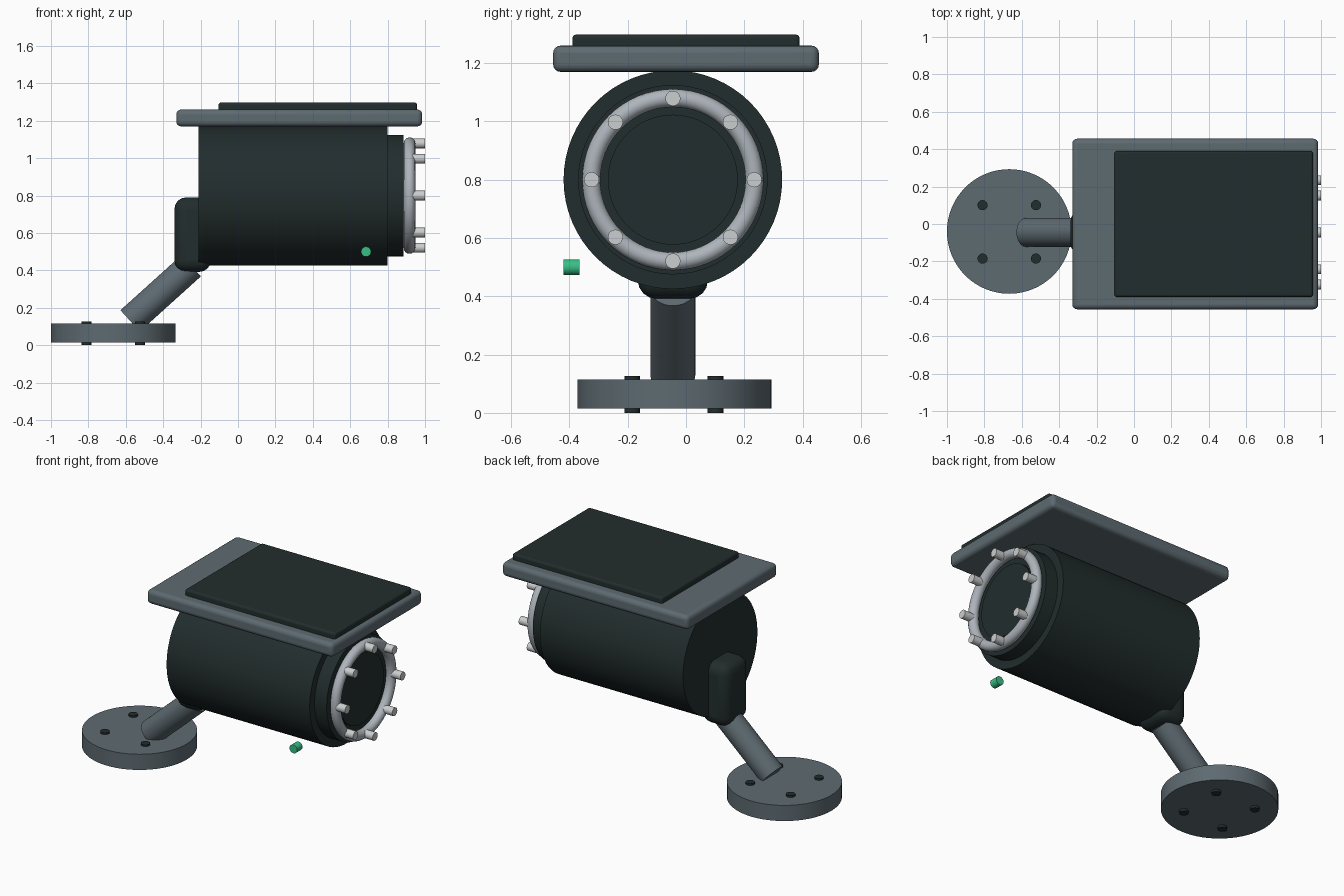
import bpy, math
from mathutils import Vector

cube = bpy.data.objects.get("Cube")
if cube:
    bpy.data.objects.remove(cube, do_unlink=True)


def material(name, rgb):
    m = bpy.data.materials.new(name)
    m.use_nodes = True
    col = (*rgb, 1.0)
    m.diffuse_color = col
    m.node_tree.nodes["Principled BSDF"].inputs["Base Color"].default_value = col
    return m


DARK = material("dark_housing", (0.016, 0.026, 0.026))
GREY = material("slate_grey", (0.11, 0.145, 0.165))
SILVER = material("silver_ring", (0.42, 0.46, 0.50))
WHITE = material("lamp_white", (0.60, 0.62, 0.62))
GREEN = material("green_indicator", (0.04, 0.52, 0.24))

CY, CZ = -0.045, 0.80  # axis of the camera body


def finish(name, mat, bevel=0.0, segments=4):
    ob = bpy.context.object
    ob.name = ob.data.name = name
    ob.data.materials.append(mat)
    if bevel:
        mod = ob.modifiers.new("rounded_edges", "BEVEL")
        mod.width, mod.segments = bevel, segments
        mod.limit_method = "ANGLE"
    bpy.ops.object.shade_smooth_by_angle(angle=math.radians(35))
    return ob


def rod(name, start, end, radius, mat, sides=32, bevel=0.0):
    a, b = Vector(start), Vector(end)
    bpy.ops.mesh.primitive_cylinder_add(vertices=sides, radius=radius, depth=(b - a).length,
                                        location=(a + b) / 2)
    bpy.context.object.rotation_euler = (b - a).to_track_quat("Z", "Y").to_euler()
    return finish(name, mat, bevel, 2)


def box(name, low, high, mat, bevel):
    a, b = Vector(low), Vector(high)
    bpy.ops.mesh.primitive_cube_add(size=1, location=(a + b) / 2)
    bpy.context.object.scale = b - a
    bpy.ops.object.transform_apply(location=False, rotation=False, scale=True)
    return finish(name, mat, bevel)


# Wall base with four bolts and the slanted arm
rod("mount_base", (-0.667, CY + 0.005, 0.015), (-0.667, CY + 0.005, 0.115), 0.333, GREY, 64)
for i in range(4):
    a = math.radians(45 + 90 * i)
    x, y = -0.667 + 0.202 * math.cos(a), CY + 0.003 + 0.202 * math.sin(a)
    rod(f"mount_bolt_{i + 1}", (x, y, 0), (x, y, 0.126), 0.027, DARK, 24)
rod("mount_arm", (-0.577, CY, 0.13), (-0.25, CY, 0.425), 0.077, GREY, 40)
box("rear_bracket", (-0.34, CY - 0.12, 0.392), (-0.145, CY + 0.12, 0.79), DARK, 0.062)

# Body, front collar and lens
rod("body", (-0.21, CY, CZ), (0.80, CY, CZ), 0.375, DARK, 64)
rod("front_collar", (0.79, CY, CZ), (0.885, CY, CZ), 0.325, DARK, 64)
rod("lens", (0.87, CY, CZ), (0.905, CY, CZ), 0.223, DARK, 64)

# Lamp ring and its eight lamps
bpy.ops.mesh.primitive_torus_add(major_segments=64, minor_segments=16, major_radius=0.28,
                                 minor_radius=0.031, location=(0.917, CY, CZ),
                                 rotation=(0, math.pi / 2, 0))
finish("lamp_ring", SILVER)
for i in range(8):
    a = math.tau * i / 8
    y, z = CY + 0.279 * math.cos(a), CZ + 0.279 * math.sin(a)
    rod(f"lamp_{i + 1}", (0.93, y, z), (1.0, y, z), 0.026, WHITE, 24)

# Roof shade and top panel
box("roof_shade", (-0.33, -0.456, 1.17), (0.985, 0.456, 1.26), GREY, 0.026)
box("top_panel", (-0.104, -0.39, 1.24), (0.957, 0.39, 1.298), DARK, 0.014)

# Side indicator
rod("indicator", (0.685, -0.42, 0.50), (0.685, -0.366, 0.50), 0.027, GREEN, 24)
